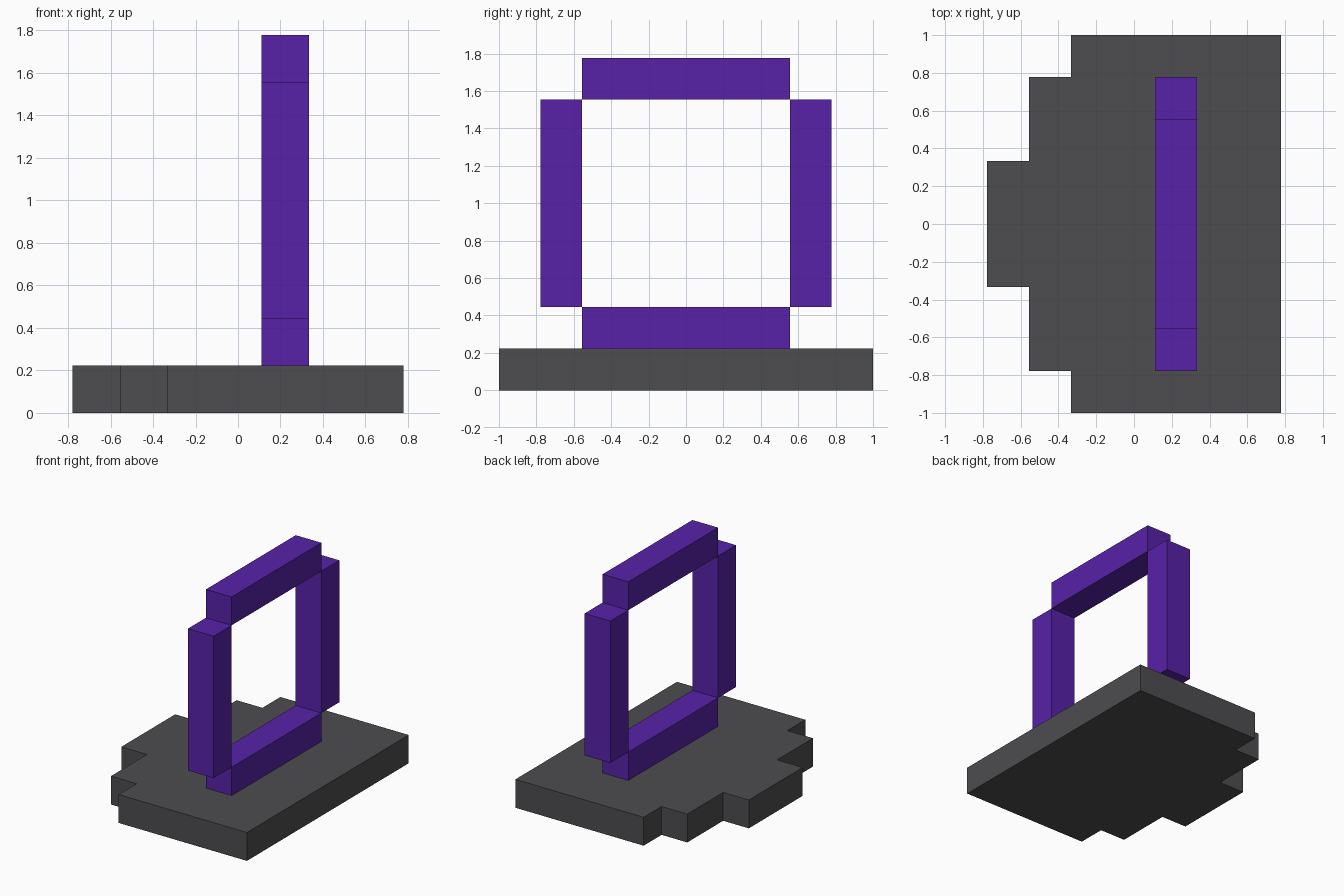
import bpy
import bmesh

cube = bpy.data.objects.get("Cube")
if cube:
    bpy.data.objects.remove(cube, do_unlink=True)

U = 2 / 9  # one block


def material(name, rgb):
    mat = bpy.data.materials.new(name)
    mat.use_nodes = True
    color = (*rgb, 1)
    mat.diffuse_color = color
    mat.node_tree.nodes["Principled BSDF"].inputs["Base Color"].default_value = color
    return mat


def add_object(name, bm, mat):
    bmesh.ops.recalc_face_normals(bm, faces=bm.faces)
    mesh = bpy.data.meshes.new(name)
    bm.to_mesh(mesh)
    bm.free()
    mesh.materials.append(mat)
    obj = bpy.data.objects.new(name, mesh)
    bpy.context.collection.objects.link(obj)


def box(name, center, size, mat):
    bm = bmesh.new()
    bmesh.ops.create_cube(bm, size=1)
    for v in bm.verts:
        v.co = [U * (c + s * p) for c, s, p in zip(center, size, v.co)]
    add_object(name, bm, mat)


stone = material("dark grey", (0.075, 0.075, 0.081))
purple = material("purple", (0.095, 0.016, 0.397))

# Stepped base slab: half outline mirrored across y, then extruded upward
half = [(3.5, 4.5), (-1.5, 4.5), (-1.5, 3.5), (-2.5, 3.5),
        (-2.5, 1.5), (-3.5, 1.5)]
outline = half + [(x, -y) for x, y in reversed(half)]
bm = bmesh.new()
bottom = bm.faces.new([bm.verts.new((x * U, y * U, 0)) for x, y in outline])
top = bmesh.ops.extrude_face_region(bm, geom=[bottom], use_keep_orig=True)["geom"]
bmesh.ops.translate(bm, vec=(0, 0, U),
                    verts=[g for g in top if isinstance(g, bmesh.types.BMVert)])
add_object("base_slab", bm, stone)

# Upright ring of four bars meeting at their corner edges
for name, z in (("ring_bottom_bar", 1.5), ("ring_top_bar", 7.5)):
    box(name, (1, 0, z), (1, 5, 1), purple)
for name, y in (("ring_front_bar", -3), ("ring_back_bar", 3)):
    box(name, (1, y, 4.5), (1, 1, 5), purple)
